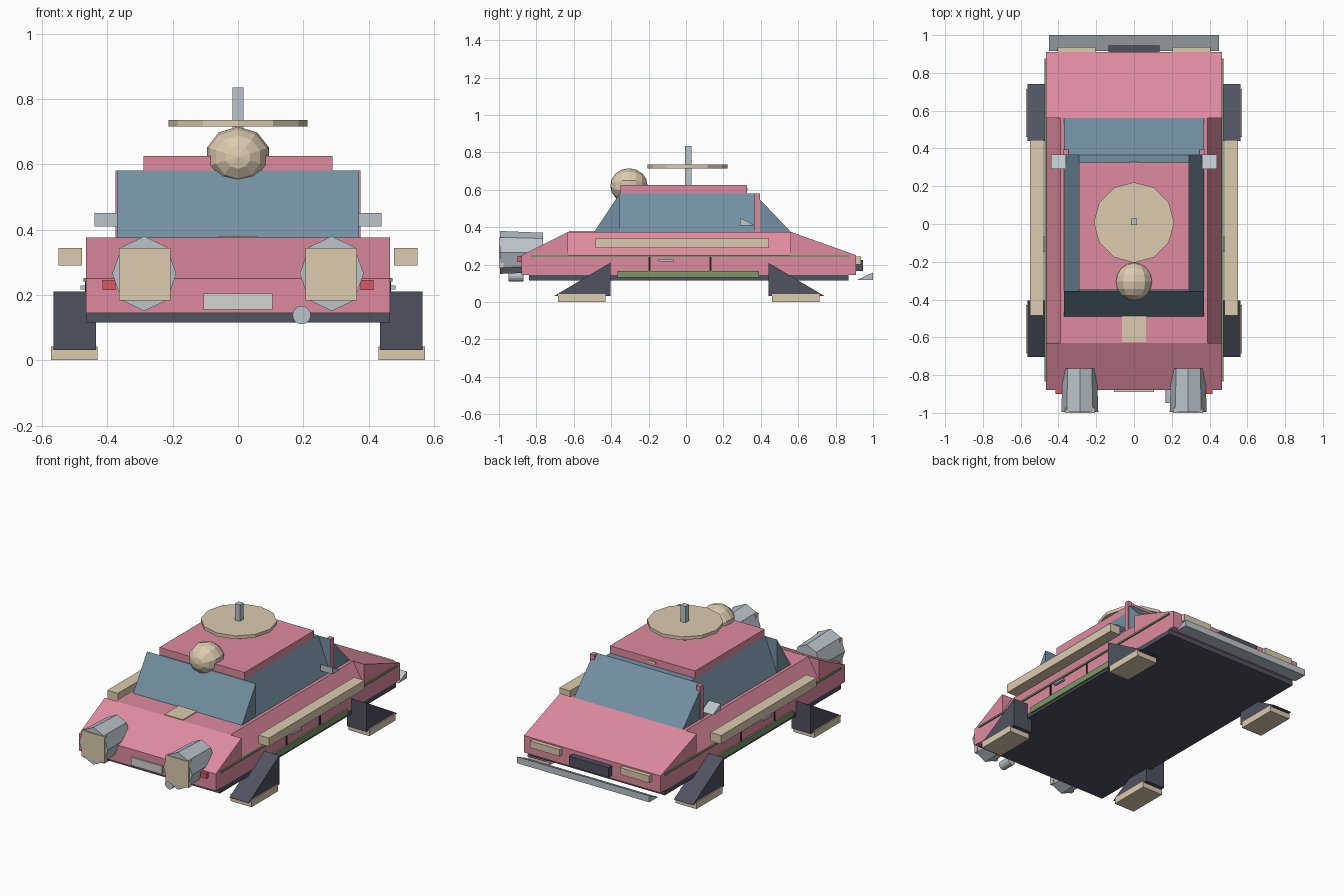
import bpy, bmesh, math
from mathutils import Matrix

if "Cube" in bpy.data.objects:
    bpy.data.objects.remove(bpy.data.objects["Cube"])


def mat(name, r, g, b):
    m = bpy.data.materials.new(name)
    m.diffuse_color = (r, g, b, 1)
    m.use_nodes = True
    m.node_tree.nodes["Principled BSDF"].inputs["Base Color"].default_value = m.diffuse_color
    return m


PINK = mat("pink", .74, .26, .35)
GLASS = mat("glass", .17, .28, .36)
DARK = mat("dark", .08, .085, .12)
BLACK = mat("black", .02, .02, .025)
TAN = mat("tan", .72, .6, .43)
GREEN = mat("green", .2, .32, .14)
RED = mat("red", .7, .1, .12)
SILVER = mat("silver", .5, .56, .6)
PALE = mat("pale", .65, .66, .63)


def finish(name, bm, m):
    bmesh.ops.recalc_face_normals(bm, faces=bm.faces)
    me = bpy.data.meshes.new(name)
    bm.to_mesh(me)
    bm.free()
    me.materials.append(m)
    ob = bpy.data.objects.new(name, me)
    bpy.context.collection.objects.link(ob)
    return ob


def prism(name, pts, a, b, m, axis='x'):
    """Extrude a profile: (y, z) points along x, or (x, z) points along y."""
    bm = bmesh.new()
    at = (lambda p, t: (t, *p)) if axis == 'x' else (lambda p, t: (p[0], t, p[1]))
    lo = [bm.verts.new(at(p, a)) for p in pts]
    hi = [bm.verts.new(at(p, b)) for p in pts]
    bm.faces.new(lo)
    bm.faces.new(hi)
    for i in range(len(pts)):
        j = (i + 1) % len(pts)
        bm.faces.new((lo[i], lo[j], hi[j], hi[i]))
    return finish(name, bm, m)


def box(name, x, y, z, m):
    return prism(name, [(y[0], z[0]), (y[1], z[0]), (y[1], z[1]), (y[0], z[1])], x[0], x[1], m)


def cyl(name, n, r1, r2, depth, loc, m, along_y=False, zs=1.0):
    bm = bmesh.new()
    bmesh.ops.create_cone(bm, cap_ends=True, segments=n, radius1=r1, radius2=r2, depth=depth)
    M = Matrix.Translation(loc) @ Matrix.Diagonal((1, 1, zs, 1))
    if along_y:
        M = M @ Matrix.Rotation(math.pi / 2, 4, 'X')
    bm.transform(M)
    return finish(name, bm, m)


# Body: floor plate, lower hull, full-width end wedges, tapered middle
box("floor_plate", (-.465, .465), (-.84, .87), (.115, .145), DARK)
box("lower_body", (-.465, .465), (-.88, .91), (.145, .25), PINK)
prism("hood", [(.56, .25), (.91, .25), (.56, .375)], -.465, .465, PINK)
prism("rear_deck", [(-.88, .25), (-.63, .25), (-.63, .375)], -.465, .465, PINK)
prism("middle_body", [(-.465, .25), (.465, .25), (.39, .375), (-.39, .375)], -.63, .56, PINK, 'y')

# Cabin
prism("windshield", [(.365, .375), (.56, .375), (.365, .58)], -.37, .37, GLASS)
prism("rear_window", [(-.49, .375), (-.355, .375), (-.355, .58)], -.37, .37, GLASS)
prism("side_windows", [(-.37, .375), (.37, .375), (.29, .58), (-.29, .58)], -.355, .365, GLASS, 'y')
box("roof", (-.29, .29), (-.35, .325), (.58, .625), PINK)
box("roof_lamp", (-.025, .025), (.32, .33), (.595, .61), TAN)
box("deck_hatch", (-.063, .063), (-.625, -.485), (.372, .379), TAN)

# Roof equipment
cyl("roof_disc", 12, .213, .213, .02, (0, .008, .725), TAN)
box("mast", (-.017, .017), (-.006, .03), (.62, .835), SILVER)
bm = bmesh.new()
bmesh.ops.create_uvsphere(bm, u_segments=10, v_segments=8, radius=.1)
bm.transform(Matrix.Translation((0, -.305, .622)) @ Matrix.Diagonal((1, 1, .93, 1))
             @ Matrix.Rotation(math.pi / 2, 4, 'X'))
finish("roof_ball", bm, TAN)

# Nose and tail details
prism("front_bumper", [(.915, .118), (1, .118), (1, .158)], -.45, .45, SILVER)
box("grille", (-.135, .135), (.905, .945), (.165, .225), DARK)
box("plate", (-.105, .105), (-.89, -.878), (.155, .205), PALE)
cyl("exhaust_pipe", 16, .028, .028, .08, (.195, -.908, .138), SILVER, True)

# Mirrored parts
for s, side in ((-1, "left"), (1, "right")):
    def sbox(name, x, y, z, m):
        box(f"{side}_{name}", (s * x[0], s * x[1]), y, z, m)

    sbox("pillar", (.347, .375), (.365, .395), (.375, .58), PINK)
    sbox("headlight", (.205, .405), (.905, .936), (.2, .242), TAN)
    sbox("tail_light", (.375, .415), (-.9, -.875), (.215, .245), RED)
    cyl(f"{side}_thruster", 8, .09, .098, .23, (s * .287, -.88, .265), SILVER, True, 1.17)
    sbox("nozzle", (.207, .365), (-1, -.975), (.183, .344), TAN)
    sbox("side_rail", (.478, .55), (-.485, .445), (.29, .343), TAN)
    sbox("trim_line", (.46, .473), (-.835, .875), (.241, .251), GREEN)
    sbox("sill", (.46, .475), (-.365, .39), (.13, .167), GREEN)
    for i, y in enumerate((-.195, .13)):
        sbox(f"door_gap_{i}", (.46, .469), (y - .005, y + .005), (.167, .241), BLACK)
    sbox("door_handle", (.46, .482), (-.147, -.065), (.217, .229), SILVER)
    prism(f"{side}_mirror", [(.29, .41), (.367, .41), (.29, .45)], s * .36, s * .44, SILVER)
    # landing legs with foot pads
    for end, y_in, y_out, pad in (("rear", -.405, -.705, (-.685, -.43)),
                                  ("front", .44, .74, (.46, .715))):
        prism(f"{side}_{end}_leg", [(y_in, .032), (y_out, .032), (y_in, .21)],
              s * .435, s * .565, DARK)
        sbox(f"{end}_foot", (.43, .572), pad, (0, .042), TAN)
